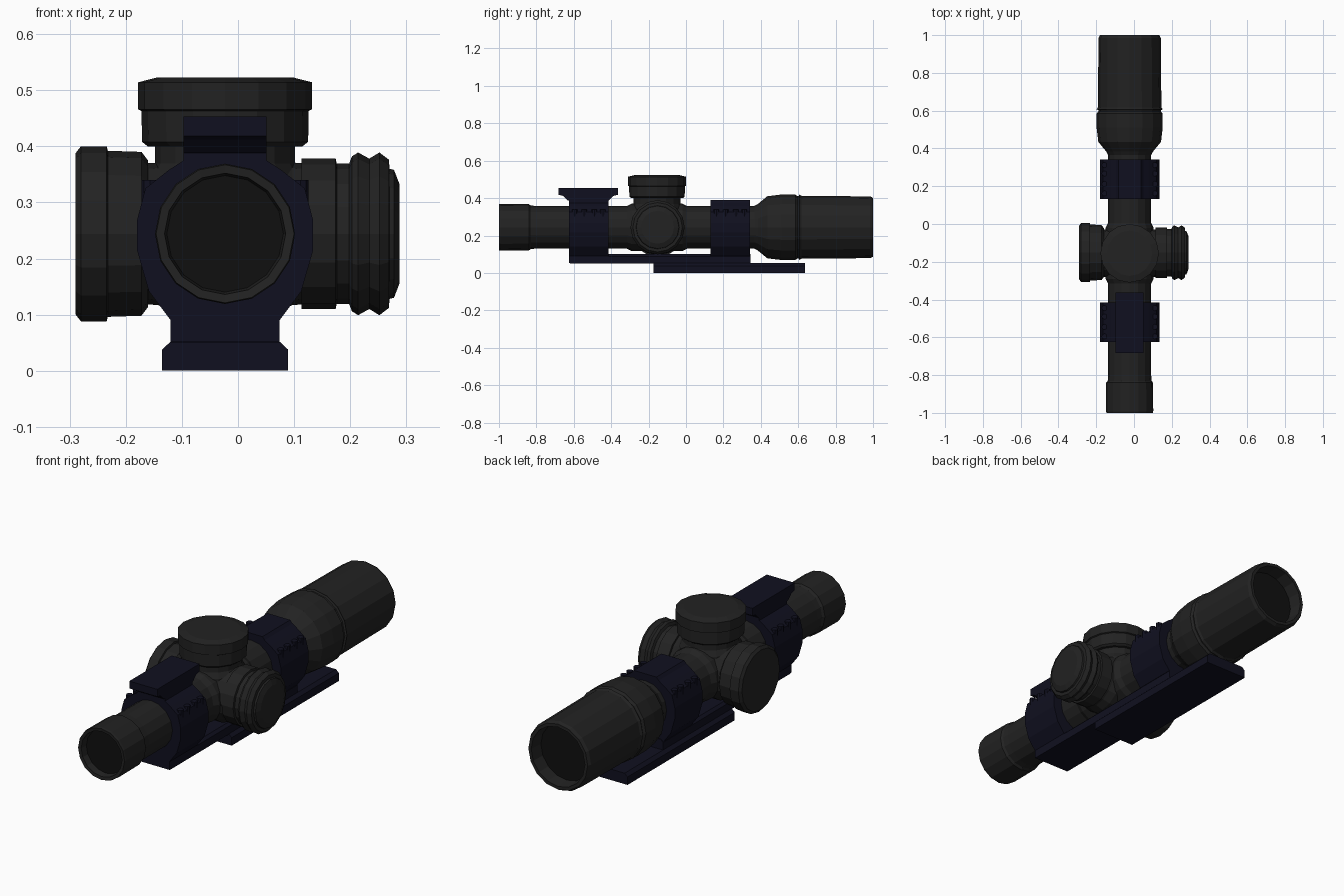
import bpy, bmesh
from math import cos, sin, pi
from mathutils import Vector

if "Cube" in bpy.data.objects:
    bpy.data.objects.remove(bpy.data.objects["Cube"])

CX, CZ, TY = -0.023, 0.244, -0.155   # tube axis and turret station
SIDES = 16


def material(name, color):
    m = bpy.data.materials.new(name)
    m.diffuse_color = (*color, 1)
    m.use_nodes = True
    m.node_tree.nodes["Principled BSDF"].inputs["Base Color"].default_value = m.diffuse_color
    return m


BLACK = material("black_metal", (0.016, 0.016, 0.016))
NAVY = material("navy_mount", (0.005, 0.005, 0.014))
GLASS = material("dark_glass", (0.005, 0.005, 0.005))


def finish(name, bm, mat):
    bmesh.ops.recalc_face_normals(bm, faces=bm.faces)
    me = bpy.data.meshes.new(name)
    bm.to_mesh(me)
    bm.free()
    ob = bpy.data.objects.new(name, me)
    bpy.context.collection.objects.link(ob)
    me.materials.append(mat)
    return ob


def lathe(name, origin, axis, profile, mat=BLACK, sides=SIDES):
    """Revolve (distance along axis, radius) points; both ends are capped."""
    bm = bmesh.new()
    o, w = Vector(origin), Vector(axis)
    u = Vector((0, 0, 1)) if abs(w.z) < 0.5 else Vector((1, 0, 0))
    v = w.cross(u)
    rings = []
    for d, r in profile:
        rings.append([bm.verts.new(o + w * d + r * (u * cos(2 * pi * i / sides) + v * sin(2 * pi * i / sides)))
                      for i in range(sides)])
    for a, b in zip(rings, rings[1:]):
        for i in range(sides):
            j = (i + 1) % sides
            bm.faces.new((a[i], a[j], b[j], b[i]))
    bm.faces.new(rings[0])
    bm.faces.new(rings[-1])
    return finish(name, bm, mat)


def extrude(name, half, y0, y1, mat=NAVY):
    """Mirror a (half width, z) outline about the tube axis, extrude along y."""
    outline = [(CX + x, z) for x, z in half] + [(CX - x, z) for x, z in reversed(half)]
    bm = bmesh.new()
    face = bm.faces.new([bm.verts.new((x, y0, z)) for x, z in outline])
    geo = bmesh.ops.extrude_face_region(bm, geom=[face])["geom"]
    bmesh.ops.translate(bm, vec=(0, y1 - y0, 0),
                        verts=[g for g in geo if isinstance(g, bmesh.types.BMVert)])
    return finish(name, bm, mat)


# Main tube with eyepiece, objective bell and recessed ends
lathe("scope_tube", (CX, 0, CZ), (0, 1, 0), [
    (-0.95, 0.102), (-0.998, 0.108), (-1.0, 0.123), (-0.99, 0.125), (-0.84, 0.124),
    (-0.83, 0.116), (-0.80, 0.114), (0.365, 0.114), (0.385, 0.125), (0.435, 0.166),
    (0.51, 0.175), (0.585, 0.175), (0.595, 0.166), (0.603, 0.166), (0.607, 0.175),
    (0.618, 0.168), (0.985, 0.165), (1.0, 0.157), (1.0, 0.142), (0.92, 0.135)])
lathe("eyepiece_lens", (CX, 0, CZ), (0, 1, 0), [(-0.965, 0.104), (-0.94, 0.104)], GLASS)
lathe("objective_lens", (CX, 0, CZ), (0, 1, 0), [(0.91, 0.139), (0.935, 0.139)], GLASS)

# Turret housing: tube swelling, cross barrel and upright neck
lathe("housing_swell", (CX, TY, CZ), (0, 1, 0),
      [(-0.165, 0.112), (-0.135, 0.127), (0.135, 0.127), (0.165, 0.112)])
lathe("housing_cross", (CX, TY, CZ), (1, 0, 0),
      [(-0.15, 0.125), (-0.12, 0.127), (-0.085, 0.139), (0.085, 0.139), (0.12, 0.127), (0.15, 0.125)])
lathe("housing_neck", (CX, TY, CZ), (0, 0, 1),
      [(0, 0.14), (0.10, 0.138), (0.125, 0.125), (0.17, 0.125)])

# Adjustment knobs: top, left and right
lathe("top_knob", (CX, TY, 0), (0, 0, 1), [
    (0.40, 0.138), (0.408, 0.148), (0.463, 0.149), (0.466, 0.155), (0.514, 0.155), (0.523, 0.12)])
lathe("left_knob", (0, TY + 0.004, CZ), (-1, 0, 0), [
    (0.16, 0.13), (0.172, 0.146), (0.232, 0.148), (0.234, 0.156), (0.28, 0.156), (0.29, 0.143)])
lathe("right_knob", (0, TY + 0.003, CZ), (1, 0, 0), [
    (0.113, 0.134), (0.174, 0.134), (0.176, 0.125), (0.198, 0.125), (0.203, 0.138), (0.214, 0.145),
    (0.234, 0.134), (0.252, 0.145), (0.269, 0.132), (0.27, 0.116), (0.278, 0.114), (0.288, 0.088)])

# Mount base: lower clamp rail and upper cantilever plate
extrude("lower_rail", [(0.112, 0), (0.112, 0.038), (0.097, 0.052)], -0.175, 0.635)
extrude("upper_plate", [(0.097, 0.05), (0.097, 0.088), (0.085, 0.1)], -0.62, 0.345)

# Two clamp rings with their screws
RING = [(0.097, 0.052), (0.097, 0.09), (0.136, 0.142), (0.157, 0.215), (0.157, 0.268),
        (0.142, 0.325), (0.10, 0.358)]
for label, y0, y1 in (("front", -0.625, -0.415), ("rear", 0.132, 0.342)):
    low = RING if label == "front" else [(0.097, 0.09)] + RING[2:]
    extrude(label + "_ring", low + [(0.072, 0.376), (0.06, 0.39)], y0, y1)
    ym = (y0 + y1) / 2
    for side in (-1, 1):
        for dy in (-0.075, -0.025, 0.03, 0.075):
            lathe(label + "_ring_screw", (CX + side * 0.134, ym + dy, 0.285), (0, 0, 1),
                  [(0, 0.015), (0.055, 0.015)], NAVY, 8)

# Accessory platform on the front ring: flared riser and flat top
extrude("platform_riser", [(0.074, 0.37), (0.074, 0.42)], -0.625, -0.415)
bm = bmesh.new()
levels = [(0.388, 0.11), (0.412, 0.135), (0.418, 0.16), (0.453, 0.16)]
rows = [[bm.verts.new((CX + sx * 0.074, -0.523 + sy * h, z))
         for sx, sy in ((-1, -1), (1, -1), (1, 1), (-1, 1))] for z, h in levels]
for a, b in zip(rows, rows[1:]):
    for i in range(4):
        bm.faces.new((a[i], a[(i + 1) % 4], b[(i + 1) % 4], b[i]))
bm.faces.new(rows[0])
bm.faces.new(rows[-1])
finish("accessory_platform", bm, NAVY)
